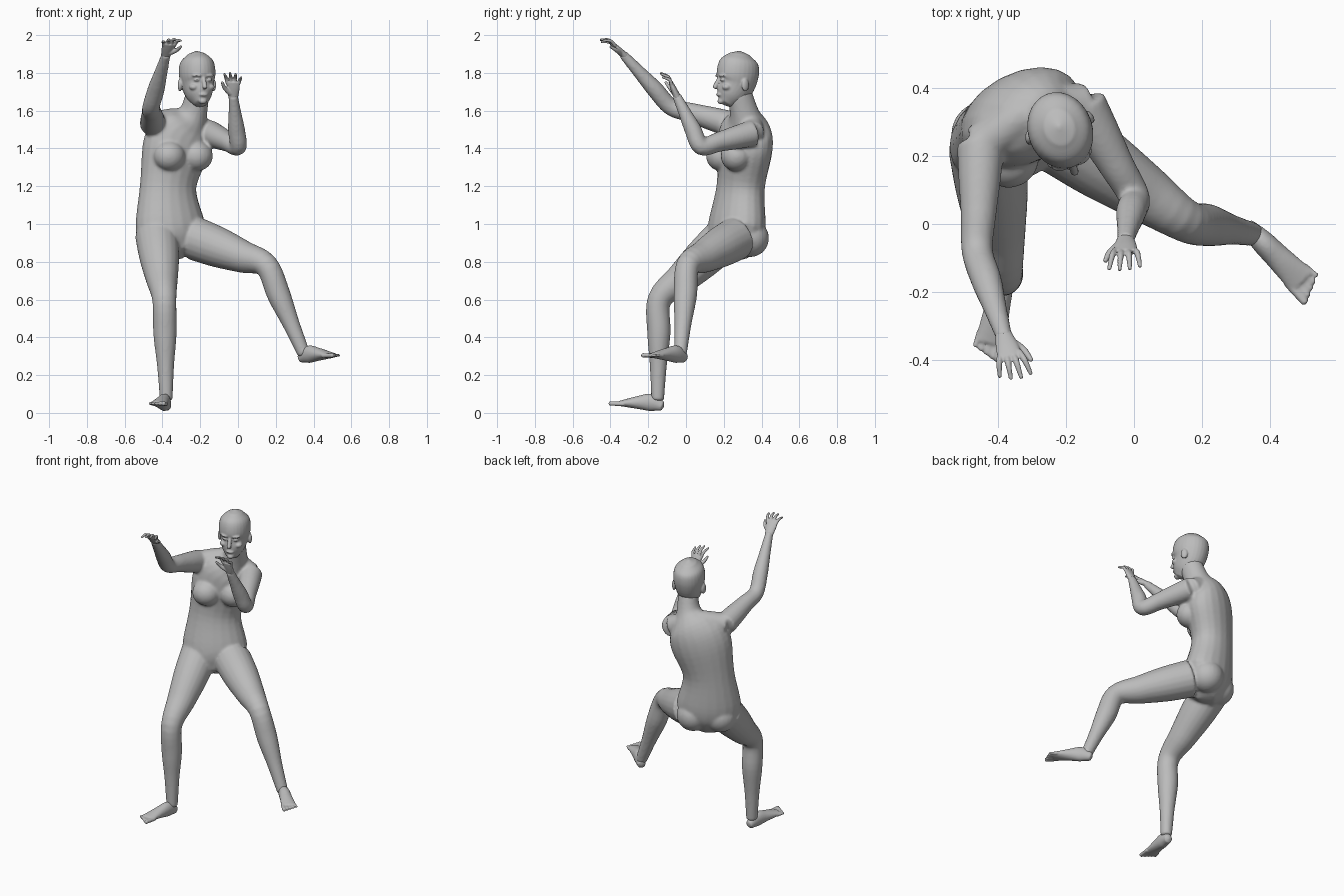
import bpy, bmesh, math
from mathutils import Vector, Matrix

if "Cube" in bpy.data.objects:
    bpy.data.objects.remove(bpy.data.objects["Cube"], do_unlink=True)

grey = (0.5, 0.5, 0.5, 1)
skin = bpy.data.materials.new("plain grey")
skin.use_nodes = True
skin.diffuse_color = grey
skin.node_tree.nodes["Principled BSDF"].inputs["Base Color"].default_value = grey


def smooth_rows(rows, steps):
    """Smooth curve through rows of numbers, giving extra rows in between."""
    rows = [Vector(row) for row in rows]
    result = []
    for i in range(len(rows) - 1):
        start, end = rows[i], rows[i + 1]
        before = rows[i - 1] if i else start * 2 - end
        after = rows[i + 2] if i + 2 < len(rows) else end * 2 - start
        leave, arrive, step = (end - before) / 2, (after - start) / 2, end - start
        for k in range(steps):
            t = k / steps
            result.append(start + leave * t
                          + (step * 3 - leave * 2 - arrive) * t ** 2
                          + (leave + arrive - step * 2) * t ** 3)
    return result + [rows[-1]]


def loft(bm, sections, side=(0, 1, 0), steps=5, segments=20):
    """Closed tube: each section is a centre, a half width along side and a half depth."""
    sections = [(*s, s[-1]) if len(s) == 4 else s for s in sections]
    rows = smooth_rows(sections, steps)
    centres = [Vector(row[:3]) for row in rows]
    rings = []
    for i, row in enumerate(rows):
        tangent = centres[min(i + 1, len(rows) - 1)] - centres[max(i - 1, 0)]
        tangent.normalize()
        wide = Vector(side)
        wide = (wide - tangent * wide.dot(tangent)).normalized()
        deep = tangent.cross(wide)
        angles = [math.tau * k / segments for k in range(segments)]
        rings.append([bm.verts.new(centres[i] + wide * row[3] * math.cos(angle)
                                   + deep * row[4] * math.sin(angle)) for angle in angles])
    for ring, following in zip(rings, rings[1:]):
        for k in range(segments):
            bm.faces.new((ring[k - 1], ring[k], following[k], following[k - 1]))
    # Blunt pointed ends
    for end, inner in ((0, 1), (-1, -2)):
        outward = (centres[end] - centres[inner]).normalized()
        pole = bm.verts.new(centres[end] + outward * min(rows[end][3:]) * 0.4)
        for k in range(segments):
            bm.faces.new((rings[end][k - 1], rings[end][k], pole))


def limb(bm, upper, middle, lower, radii):
    """Two straight bones through three joints, with evenly spaced radii."""
    upper, middle, lower = Vector(upper), Vector(middle), Vector(lower)
    bone = len(radii) // 2
    centres = [upper.lerp(middle, i / bone) for i in range(bone)]
    centres += [middle.lerp(lower, i / bone) for i in range(bone + 1)]
    loft(bm, [(*centre, radius) for centre, radius in zip(centres, radii)], side=(1, 0, 0))


def ball(bm, centre, radii, turn=0.0):
    placement = Matrix.Translation(centre) @ Matrix.Rotation(turn, 4, 'Z')
    bmesh.ops.create_uvsphere(bm, u_segments=24, v_segments=16, radius=1,
                              matrix=placement @ Matrix.Diagonal((*radii, 1)))


def frame(origin, along, up, flip):
    """Placement with x along the part, y towards its inner side, z towards up."""
    along, up = Vector(along).normalized(), Vector(up)
    up = (up - along * up.dot(along)).normalized()
    inner = along.cross(up) * flip
    rotation = Matrix((along, inner, up)).transposed().to_4x4()
    return Matrix.Translation(origin) @ rotation


def finish(bm, name, voxel, placement=Matrix()):
    """Place the overlapping volumes and fuse them into one smooth skin."""
    bm.transform(placement)
    bmesh.ops.recalc_face_normals(bm, faces=bm.faces)
    mesh = bpy.data.meshes.new(name)
    bm.to_mesh(mesh)
    bm.free()
    mesh.materials.append(skin)
    part = bpy.data.objects.new(name, mesh)
    bpy.context.collection.objects.link(part)
    fuse = part.modifiers.new("fuse", 'REMESH')
    fuse.mode = 'VOXEL'
    fuse.voxel_size = voxel
    fuse.use_smooth_shade = True
    soften = part.modifiers.new("soften", 'SMOOTH')
    soften.iterations = 4


# Torso and neck, turned towards the left; depth follows from width
turn = math.radians(28)
across = Vector((math.cos(turn), math.sin(turn), 0))
ahead = Vector((math.sin(turn), -math.cos(turn), 0))
body = bmesh.new()
trunk = [(-.31, .25, .85, .11), (-.34, .26, .92, .18), (-.36, .27, 1, .195),
         (-.37, .29, 1.2, .157), (-.33, .31, 1.4, .187), (-.29, .32, 1.5, .165),
         (-.24, .31, 1.58, .08), (-.21, .28, 1.7, .057)]
loft(body, [(x, y, z, width, .04 + width / 2) for x, y, z, width in trunk], across)

# Breasts and buttocks
for sign in (-1, 1):
    offset = across * sign * .083
    ball(body, Vector((-.335, .31, 1.36)) + offset + ahead * .095, (.085, .08, .08), turn)
    ball(body, Vector((-.345, .265, .925)) + offset - ahead * .04, (.1, .1, .1), turn)

# Shoulder line
right_shoulder, left_shoulder = (-.45, .23, 1.53), (-.15, .35, 1.48)
loft(body, [(*right_shoulder, .065), (-.3, .33, 1.55, .062), (*left_shoulder, .065)], (0, 0, 1))

# Arms
right_wrist, left_wrist = (-.38, -.335, 1.9), (-.025, -.05, 1.68)
arm_radii = (.07, .062, .052, .046, .045, .034, .024)
limb(body, right_shoulder, (-.46, -.08, 1.62), right_wrist, arm_radii)
limb(body, left_shoulder, (0, .08, 1.41), left_wrist, arm_radii)

# Legs
leg_radii = (.115, .106, .086, .064, .062, .045, .034)
limb(body, (-.43, .22, .94), (-.39, -.14, .6), (-.38, -.15, .07), leg_radii)
limb(body, (-.22, .26, .92), (.15, .01, .78), (.35, -.03, .31), leg_radii)
finish(body, "body", .009)

# Head, shaped facing forward and then turned; depth follows from width
head = bmesh.new()
skull = [(-.06, 1.64, .035), (-.035, 1.68, .065), (0, 1.74, .085),
         (.01, 1.8, .095), (.015, 1.86, .085), (.02, 1.9, .045)]
loft(head, [(0, y, z, width, width * 1.2) for y, z, width in skull], side=(1, 0, 0), segments=28)

# Nose, lips and chin
loft(head, [(0, -.09, 1.78, .011), (0, -.12, 1.72, .013)], side=(1, 0, 0))
ball(head, (0, -.095, 1.685), (.025, .015, .01))
ball(head, (0, -.085, 1.65), (.022, .018, .016))

# Brows, eyes, cheeks and ears
for sign in (-1, 1):
    ball(head, (sign * .036, -.09, 1.786), (.026, .014, .008), sign * .3)
    ball(head, (sign * .035, -.087, 1.763), (.016, .012, .008), sign * .3)
    ball(head, (sign * .045, -.068, 1.725), (.025, .025, .018))
    ball(head, (sign * .093, .02, 1.735), (.012, .022, .034), sign * .3)
finish(head, "head", .005,
       Matrix.Translation((-.213, .265, 0)) @ Matrix.Rotation(math.radians(19), 4, 'Z'))


def hand(name, placement):
    """Palm, four curled fingers and a thumb."""
    bm = bmesh.new()
    loft(bm, [(-.02, 0, 0, .024, .02), (.04, 0, 0, .034, .016), (.08, 0, 0, .034, .011)])
    for i in range(4):
        place = .03 - .019 * i
        reach = .145 - .006 * (i - 1) ** 2
        loft(bm, [(.065, place, 0, .009), (reach * .75, place * 1.3, 0, .009),
                  (reach, place * 1.6, .03, .006)])
    loft(bm, [(.015, .015, .005, .014), (.05, .045, .015, .011), (.09, .06, .025, .007)])
    finish(bm, name, .0035, placement)


hand("right_hand", frame(right_wrist, (.2, -.7, .68), (.1, -.6, -.8), 1))
hand("left_hand", frame(left_wrist, (0, -.4, .9), (0, -.9, -.4), -1))


def foot(name, placement):
    """Heel, instep and ball in one sweep, then five toes."""
    bm = bmesh.new()
    loft(bm, [(.01, 0, .035, .024, .026), (.07, 0, .055, .034, .046),
              (.14, 0, .055, .038, .035), (.24, 0, .05, .046, .014)])
    for i in range(5):
        place = .034 - .018 * i
        size = .012 - .001 * i
        loft(bm, [(.21, place, .047, size), (.29 - .008 * i, place * 1.1, .05, size)])
    finish(bm, name, .005, placement)


upward = (0, 0, 1)
foot("right_foot", frame((-.375, -.115, 0), (-.2, -1, 0), upward, -1))
foot("left_foot", frame((.325, 0, .255), (1, -1, 0), upward, 1))
